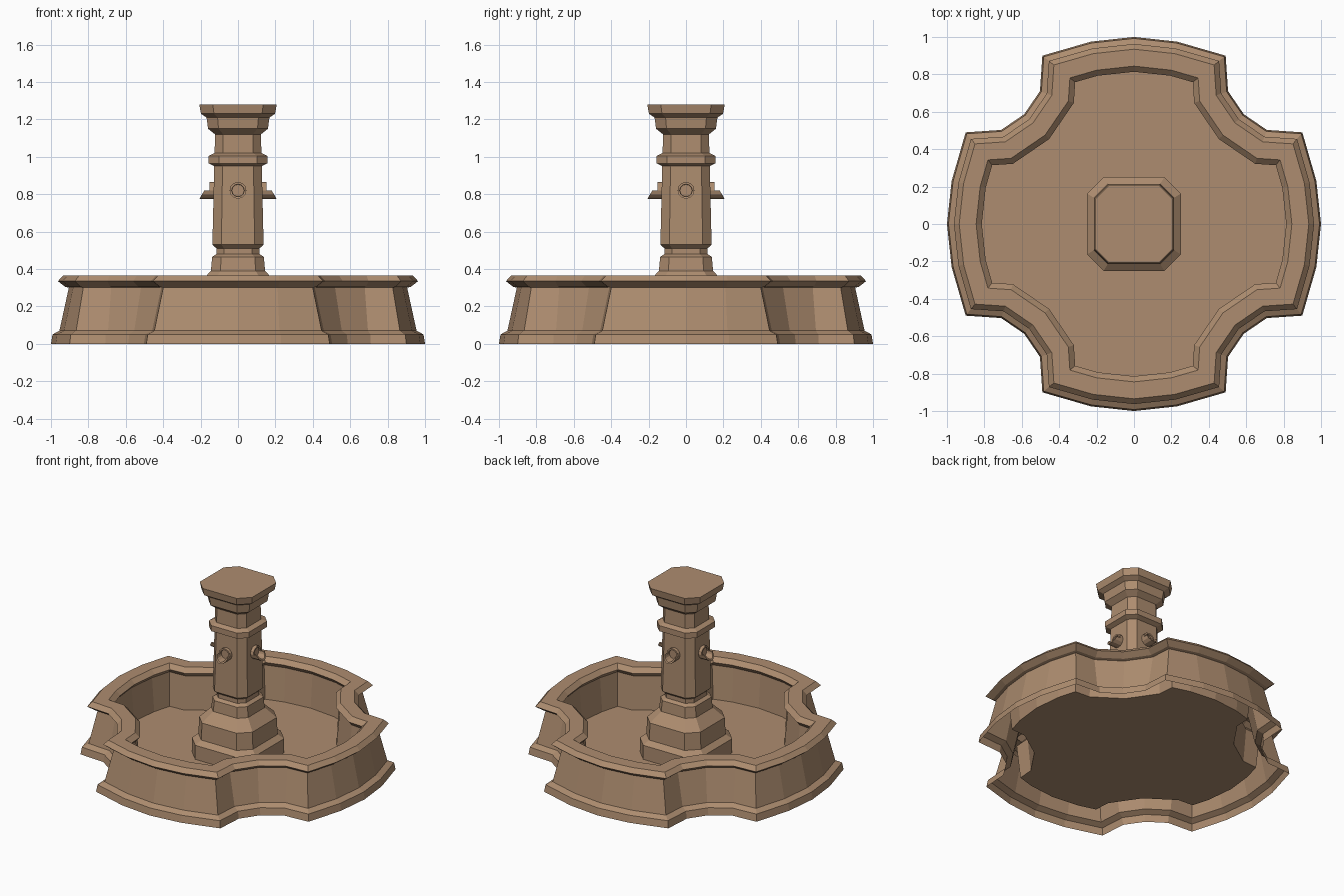
import bpy, bmesh, math
from mathutils import Vector, Matrix

if "Cube" in bpy.data.objects:
    bpy.data.objects.remove(bpy.data.objects["Cube"])

stone = bpy.data.materials.new("warm_stone")
stone.diffuse_color = (0.42, 0.265, 0.16, 1)
stone.use_nodes = True
stone.node_tree.nodes["Principled BSDF"].inputs["Base Color"].default_value = stone.diffuse_color


def loft(name, rings, cap_start=False, cap_end=False):
    """Skin a list of equal-length closed rings of 3D points."""
    bm = bmesh.new()
    rows = [[bm.verts.new(p) for p in ring] for ring in rings]
    n = len(rows[0])
    for a, b in zip(rows, rows[1:]):
        for i in range(n):
            j = (i + 1) % n
            bm.faces.new((a[i], a[j], b[j], b[i]))
    if cap_start:
        bm.faces.new(rows[0])
    if cap_end:
        bm.faces.new(rows[-1])
    bmesh.ops.recalc_face_normals(bm, faces=bm.faces)
    mesh = bpy.data.meshes.new(name)
    bm.to_mesh(mesh)
    bm.free()
    mesh.materials.append(stone)
    obj = bpy.data.objects.new(name, mesh)
    bpy.context.collection.objects.link(obj)
    return obj


def inset(points, d):
    """Mitred inward offset of a clockwise outline."""
    out = []
    for i, p in enumerate(points):
        a = (p - points[i - 1]).normalized()
        b = (points[(i + 1) % len(points)] - p).normalized()
        na, nb = Vector((a.y, -a.x)), Vector((b.y, -b.x))
        out.append(p + (na + nb) * d / (1 + na.dot(nb)))
    return out


# Basin: quatrefoil outline with scooped corners, one quarter turned four times
quarter = [(0, 1), (0.23, 0.975), (0.49, 0.90), (0.503, 0.71),
           (0.587, 0.587), (0.71, 0.503), (0.90, 0.49), (0.975, 0.23)]
outline = [Matrix.Rotation(-k * math.pi / 2, 2) @ Vector(p)
           for k in range(4) for p in quarter]
basin_profile = [(0, 0), (0.008, 0.05), (0.045, 0.07), (0.095, 0.30),
                 (0.075, 0.305), (0.037, 0.335), (0.065, 0.365),
                 (0.155, 0.365), (0.185, 0.335), (0.16, 0.305), (0.18, 0.07)]
loft("basin", [[(p.x, p.y, z) for p in inset(outline, d)]
               for d, z in basin_profile], cap_end=True)


# Column: chamfered square section following a moulded profile
def chamfered(h, z):
    c = h * 0.65
    return [(h, -c, z), (h, c, z), (c, h, z), (-c, h, z),
            (-h, c, z), (-h, -c, z), (-c, -h, z), (c, -h, z)]


column_profile = [
    (0.25, 0.07), (0.25, 0.17), (0.215, 0.20), (0.21, 0.32),      # plinth
    (0.145, 0.39), (0.138, 0.465), (0.115, 0.48), (0.115, 0.51),  # neck
    (0.137, 0.53), (0.127, 0.95),                                 # shaft
    (0.157, 0.965), (0.157, 1.005), (0.125, 1.02),                # band
    (0.123, 1.12), (0.16, 1.15), (0.168, 1.21),                   # capital
    (0.198, 1.23), (0.207, 1.28)]
loft("column", [chamfered(h, z) for h, z in column_profile], True, True)

# Spouts: round pipes whose lower half projects further as a lip
SPOUT_Z = 0.82
angles = [math.radians(a) for a in range(0, 181, 30)]


def pipe_ring(r, top_x, side_x, bottom_x):
    upper = [(top_x, r * math.cos(a), SPOUT_Z + r * math.sin(a)) for a in angles]
    lower = [(side_x + (bottom_x - side_x) * math.sin(a), -r * math.cos(a),
              SPOUT_Z - r * math.sin(a)) for a in angles]
    return upper + lower


for k, side in enumerate(("right", "back", "left", "front")):
    spout = loft("spout_" + side, [
        pipe_ring(0.045, 0.12, 0.12, 0.12),
        pipe_ring(0.045, 0.152, 0.18, 0.205),
        pipe_ring(0.034, 0.152, 0.18, 0.20),
        pipe_ring(0.032, 0.142, 0.142, 0.142)], cap_end=True)
    spout.data.transform(Matrix.Rotation(k * math.pi / 2, 4, 'Z'))
